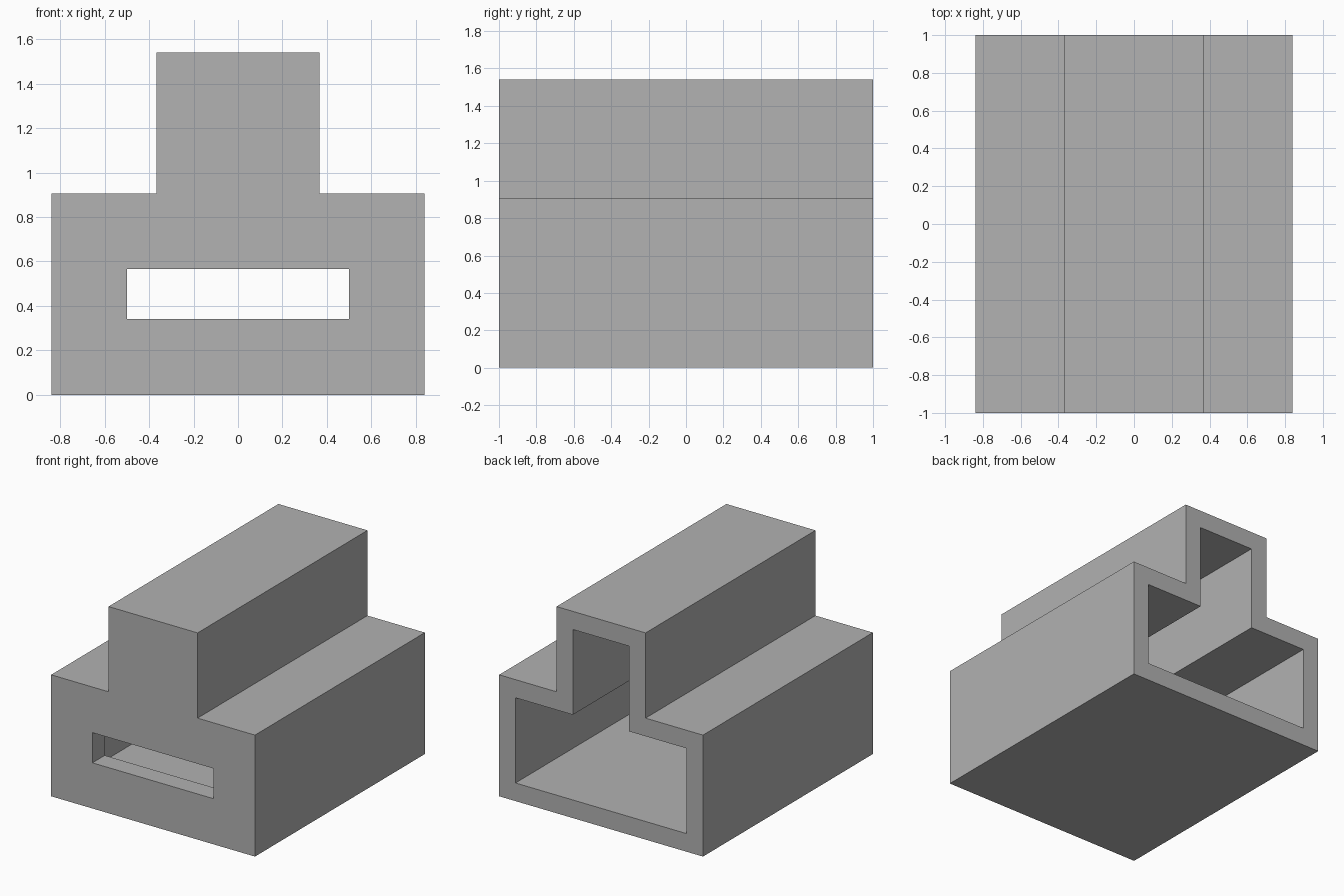
import bpy
import bmesh

old = bpy.data.objects.get("Cube")
if old:
    bpy.data.objects.remove(old, do_unlink=True)

WALL = 0.135
FRONT_WALL = 0.145
HALF_WIDTH, SHOULDER = 0.84, 0.905
TOWER_HALF, TOP = 0.367, 1.54

grey = bpy.data.materials.new("plain grey")
grey.use_nodes = True
colour = (0.445, 0.445, 0.445, 1)
grey.diffuse_color = colour
grey.node_tree.nodes["Principled BSDF"].inputs["Base Color"].default_value = colour


def extrude_profile(name, half, y0, y1):
    """Mirror a right-hand (x, z) half profile and extrude it along y."""
    points = half + [(-x, z) for x, z in reversed(half)]
    bm = bmesh.new()
    face = bm.faces.new([bm.verts.new((x, y0, z)) for x, z in points])
    result = bmesh.ops.extrude_face_region(bm, geom=[face])
    moved = [v for v in result["geom"] if isinstance(v, bmesh.types.BMVert)]
    bmesh.ops.translate(bm, verts=moved, vec=(0, y1 - y0, 0))
    bmesh.ops.recalc_face_normals(bm, faces=bm.faces)
    mesh = bpy.data.meshes.new(name)
    bm.to_mesh(mesh)
    bm.free()
    mesh.materials.append(grey)
    obj = bpy.data.objects.new(name, mesh)
    bpy.context.collection.objects.link(obj)
    return obj


def stepped_half(inset):
    """Right half of the stepped outline, shrunk inward by inset."""
    wide, narrow = HALF_WIDTH - inset, TOWER_HALF - inset
    return [(wide, inset), (wide, SHOULDER - inset),
            (narrow, SHOULDER - inset), (narrow, TOP - inset)]


def cut(target, cutter):
    cutter.hide_render = True
    mod = target.modifiers.new(cutter.name, "BOOLEAN")
    mod.operation = "DIFFERENCE"
    mod.solver = "EXACT"
    mod.object = cutter
    bpy.context.view_layer.objects.active = target
    bpy.ops.object.modifier_apply(modifier=mod.name)
    bpy.data.objects.remove(cutter, do_unlink=True)


# Stepped housing, hollow and open at the back
housing = extrude_profile("stepped_housing", stepped_half(0), -1, 1)
cut(housing, extrude_profile("cavity_cutter", stepped_half(WALL), -1 + FRONT_WALL, 1.2))

# Wide slot through the front wall
slot_half = [(0.5, 0.34), (0.5, 0.565)]
cut(housing, extrude_profile("slot_cutter", slot_half, -1.2, -0.7))
